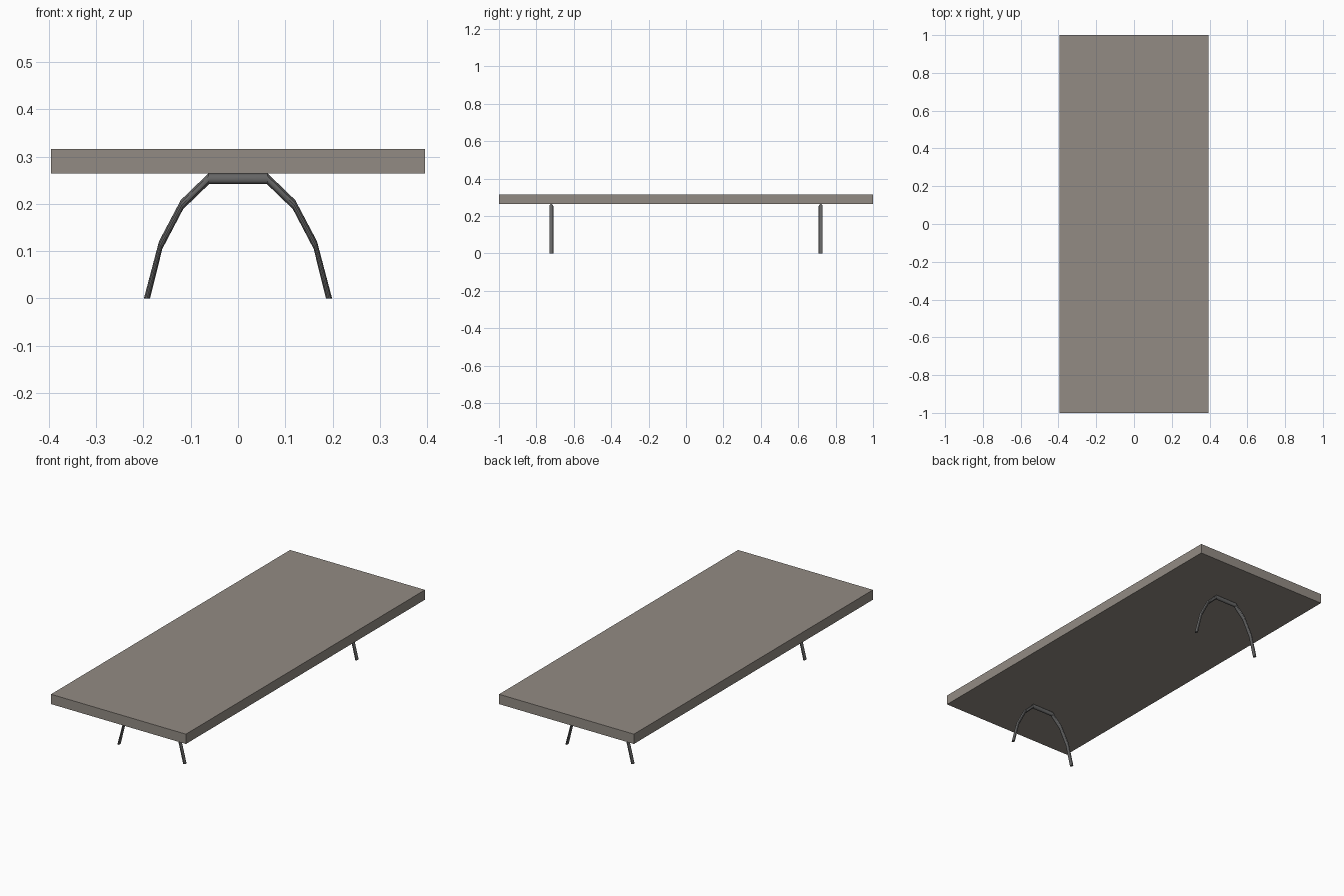
import bpy, bmesh, math
from mathutils import Vector

if "Cube" in bpy.data.objects:
    bpy.data.objects.remove(bpy.data.objects["Cube"])


def material(name, rgb):
    m = bpy.data.materials.new(name)
    m.diffuse_color = (*rgb, 1)
    m.use_nodes = True
    m.node_tree.nodes["Principled BSDF"].inputs["Base Color"].default_value = m.diffuse_color
    return m


wood = material("warm_grey", (0.29, 0.26, 0.23))
metal = material("dark_metal", (0.13, 0.13, 0.13))

# Table top slab
bpy.ops.mesh.primitive_cube_add(size=1, location=(0, 0, 0.29))
top = bpy.context.object
top.name = "table_top"
top.scale = (0.79, 2.0, 0.052)
bpy.ops.object.transform_apply(location=False, rotation=False, scale=True)
top.data.materials.append(wood)

# Outer and inner edge (x, z) of the arched tube at each bend, from foot to crossbar
BENDS = [((0.199, 0.0), (0.186, 0.0)),
         ((0.167, 0.121), (0.160, 0.105)),
         ((0.121, 0.208), (0.116, 0.189)),
         ((0.063, 0.264), (0.061, 0.242))]
SIDES = 12
HALF_WIDTH = 0.0105


def arched_leg(name, y):
    left = [[Vector((-p[0], 0, p[1])) for p in pair] for pair in BENDS]
    right = [[Vector((p[0], 0, p[1])) for p in pair] for pair in reversed(BENDS)]
    bm = bmesh.new()
    rings = []
    for outer, inner in left + right:
        mid, half = (outer + inner) / 2, (outer - inner) / 2
        ring = []
        for i in range(SIDES):
            a = math.tau * i / SIDES
            ring.append(bm.verts.new(mid + half * math.cos(a)
                                     + Vector((0, HALF_WIDTH * math.sin(a), 0))))
        rings.append(ring)
    for a, b in zip(rings, rings[1:]):
        for i in range(SIDES):
            j = (i + 1) % SIDES
            bm.faces.new((a[i], a[j], b[j], b[i]))
    # Foot caps
    bm.faces.new(rings[0])
    bm.faces.new(rings[-1])
    bmesh.ops.recalc_face_normals(bm, faces=bm.faces)
    mesh = bpy.data.meshes.new(name)
    bm.to_mesh(mesh)
    bm.free()
    mesh.materials.append(metal)
    obj = bpy.data.objects.new(name, mesh)
    obj.location.y = y
    bpy.context.collection.objects.link(obj)
    bpy.ops.object.select_all(action='DESELECT')
    obj.select_set(True)
    bpy.context.view_layer.objects.active = obj
    bpy.ops.object.shade_smooth_by_angle(angle=math.radians(32))


# One arched leg at each end
arched_leg("front_leg", -0.72)
arched_leg("back_leg", 0.72)
